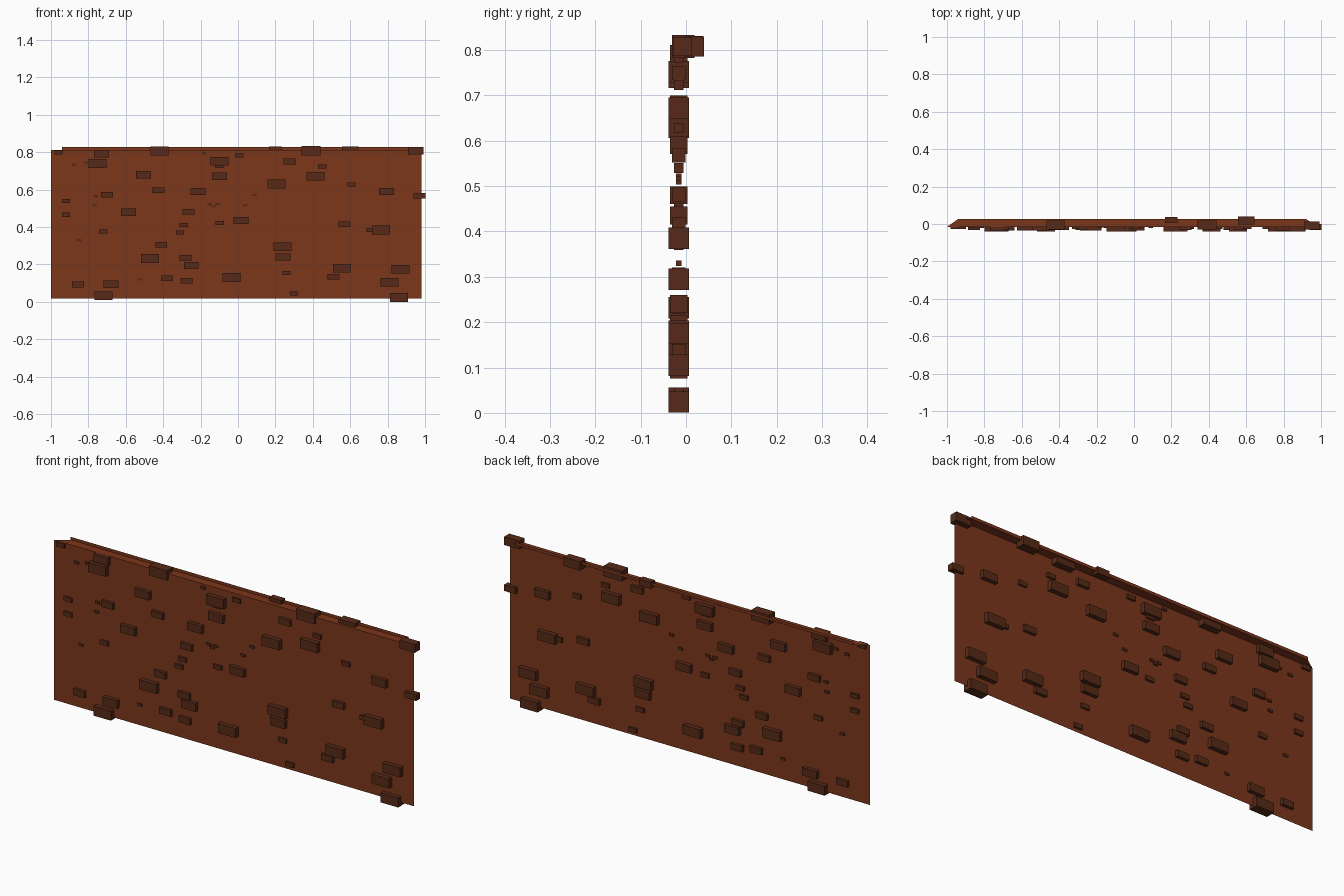
import bpy

def material(name, rgb):
    m = bpy.data.materials.new(name)
    m.diffuse_color = (*rgb, 1)
    return m

WALL = material("wall_brown", (0.2, 0.037, 0.011))
BRICK = material("brick_brown", (0.095, 0.023, 0.009))
PLANE_Y = -0.016

def mesh_object(name, verts, faces, mat):
    me = bpy.data.meshes.new(name)
    me.from_pydata(verts, [], faces)
    me.materials.append(mat)
    ob = bpy.data.objects.new(name, me)
    bpy.context.collection.objects.link(ob)
    return ob

# wall sheet, mitred top ledge and low rear lip
y, yb = PLANE_Y, 0.027
mesh_object("wall_panel", [
    (-1, y, 0.017), (0.98, y, 0.017), (0.98, y, 0.812), (-1, y, 0.812),
    (0.92, yb, 0.812), (-0.94, yb, 0.812), (0.92, yb, 0.827), (-0.94, yb, 0.827)],
    [(0, 1, 2, 3), (3, 2, 4, 5), (5, 4, 6, 7)], WALL)

def brick(x, z, w, y=PLANE_Y):
    d, h = 0.24 * w, 0.245 * w
    v = [(x + sx * w / 2, y + sy * d, z + sz * h)
         for sx in (-1, 1) for sy in (-1, 1) for sz in (-1, 1)]
    mesh_object("brick", v, [(0, 1, 3, 2), (4, 6, 7, 5), (0, 4, 5, 1),
                             (2, 3, 7, 6), (0, 2, 6, 4), (1, 5, 7, 3)], BRICK)

# protruding bricks, grouped by width
large = [(-.75, .74), (-.10, .752), (.415, .672), (.205, .63), (.765, .385),
         (.237, .295), (.555, .18), (.87, .175), (.81, .105), (.86, .024),
         (-.72, .033), (-.47, .232), (-.035, .13)]
medium = [(.24, .24), (-.25, .195), (.015, .435), (-.585, .48), (-.215, .59),
          (.795, .59), (-.505, .68), (-.10, .672), (-.73, .792), (-.68, .095)]
small = [(-.41, .305), (-.855, .093), (-.425, .597), (-.265, .482), (-.70, .573),
         (-.28, .235), (-.38, .127), (-.275, .113), (.51, .135), (.275, .75),
         (.57, .415), (.97, .567)]
tiny = [(-.31, .37), (-.29, .41), (.30, .045), (.007, .783), (.45, .723),
        (.71, .385), (-.72, .377), (.26, .155), (-.097, .423), (-.92, .54),
        (-.92, .466), (.607, .628), (-.10, .727), (-.96, .80)]
chips = [(-.765, .517), (-.85, .33), (-.875, .733), (-.525, .12), (-.11, .522),
         (-.15, .522), (.04, .517), (.09, .572), (-.18, .795), (-.76, .565),
         (-.815, .745), (-.13, .51)]
for width, group in ((0.096, large), (0.08, medium), (0.063, small),
                     (0.044, tiny), (0.024, chips)):
    for x, z in group:
        brick(x, z, width)

# bricks straddling the ledge
for x, z, w, y in ((-.42, .807, .098, -.005), (.39, .808, .102, -.006),
                   (.95, .808, .084, -.008), (.2, .815, .066, .022),
                   (.6, .808, .09, .018)):
    brick(x, z, w, y)
